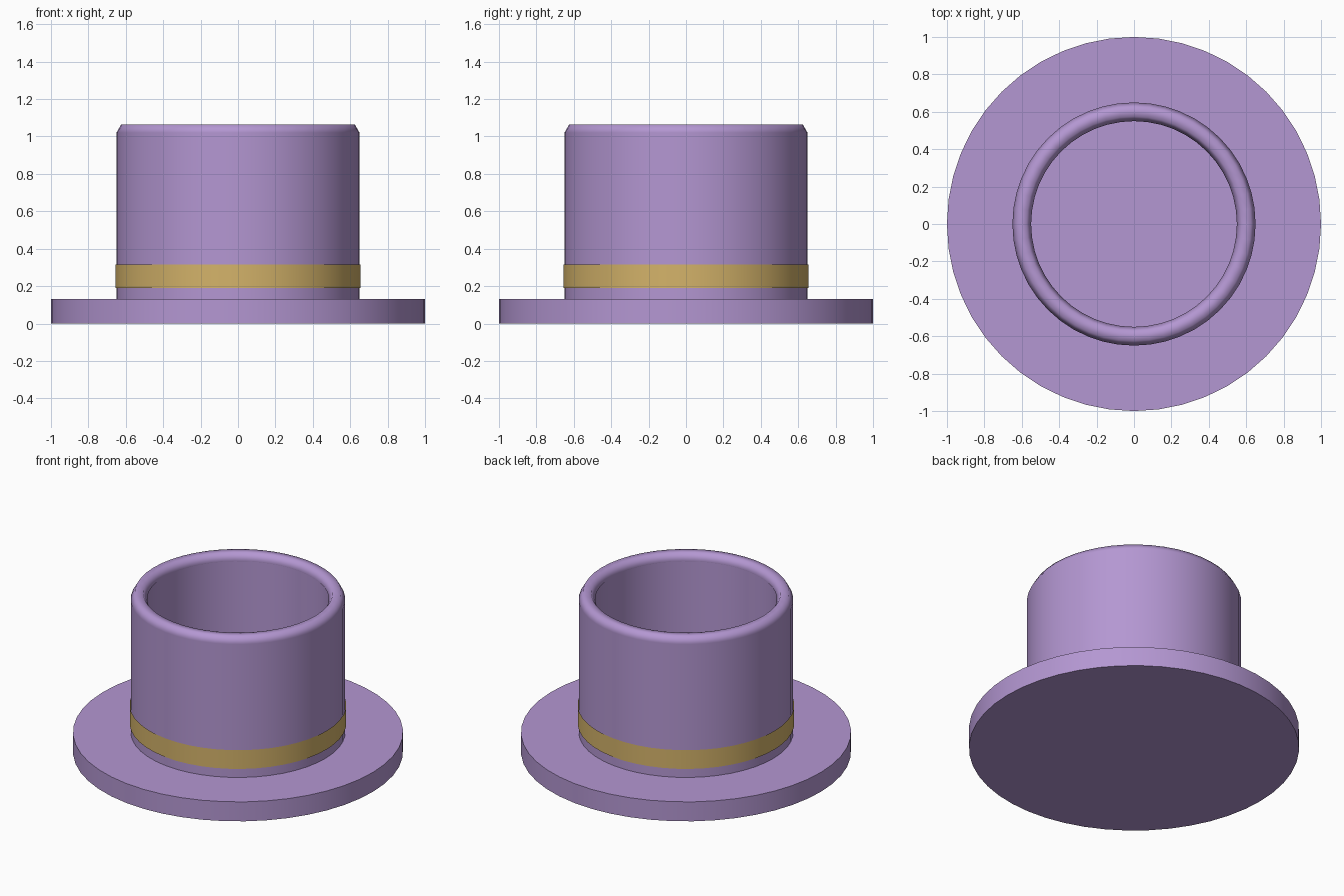
import bpy, bmesh, math

if "Cube" in bpy.data.objects:
    bpy.data.objects.remove(bpy.data.objects["Cube"])

SEGS = 48


def material(name, rgb):
    mat = bpy.data.materials.new(name)
    mat.diffuse_color = (*rgb, 1)
    mat.use_nodes = True
    mat.node_tree.nodes["Principled BSDF"].inputs["Base Color"].default_value = mat.diffuse_color
    return mat


def lathe(name, profile, mat, closed=False):
    """Revolve (radius, z) points around z; radius 0 becomes a single pole."""
    bm = bmesh.new()
    rings = []
    for r, z in profile:
        n = SEGS if r > 0 else 1
        rings.append([bm.verts.new((r * math.cos(math.tau * i / SEGS),
                                    r * math.sin(math.tau * i / SEGS), z))
                      for i in range(n)])
    pairs = list(zip(rings, rings[1:]))
    if closed:
        pairs.append((rings[-1], rings[0]))
    for a, b in pairs:
        for i in range(SEGS):
            j = (i + 1) % SEGS
            quad = [a[i % len(a)], a[j % len(a)], b[j % len(b)], b[i % len(b)]]
            bm.faces.new(list(dict.fromkeys(quad)))
    mesh = bpy.data.meshes.new(name)
    bm.to_mesh(mesh)
    bm.free()
    mesh.materials.append(mat)
    obj = bpy.data.objects.new(name, mesh)
    bpy.context.collection.objects.link(obj)
    bpy.ops.object.select_all(action='DESELECT')
    obj.select_set(True)
    bpy.context.view_layer.objects.active = obj
    angle = 70 if closed else 40
    bpy.ops.object.shade_smooth_by_angle(angle=math.radians(angle))
    return obj


purple = material("purple_felt", (0.456, 0.309, 0.645))
gold = material("gold_ribbon", (0.658, 0.451, 0.144))

# Flat round brim
lathe("brim", [(0, 0), (1, 0), (1, 0.13), (0, 0.13)], purple)

# Crown: outer wall, plus the open-topped cup lining its inside
lathe("crown_wall", [(0.65, 0.13), (0.65, 1.02)], purple)
lathe("crown_lining", [(0, 0.14), (0.553, 0.14), (0.553, 1.02)], purple)

# Rounded rim with a six-sided cross-section
rim = [(0.6 + 0.05 * math.cos(math.tau * k / 6),
        1.02 + 0.05 * math.sin(math.tau * k / 6)) for k in range(6)]
lathe("crown_rim", rim, purple, closed=True)

# Ribbon band around the base of the crown
lathe("hat_band", [(0.656, 0.19), (0.656, 0.315)], gold)
